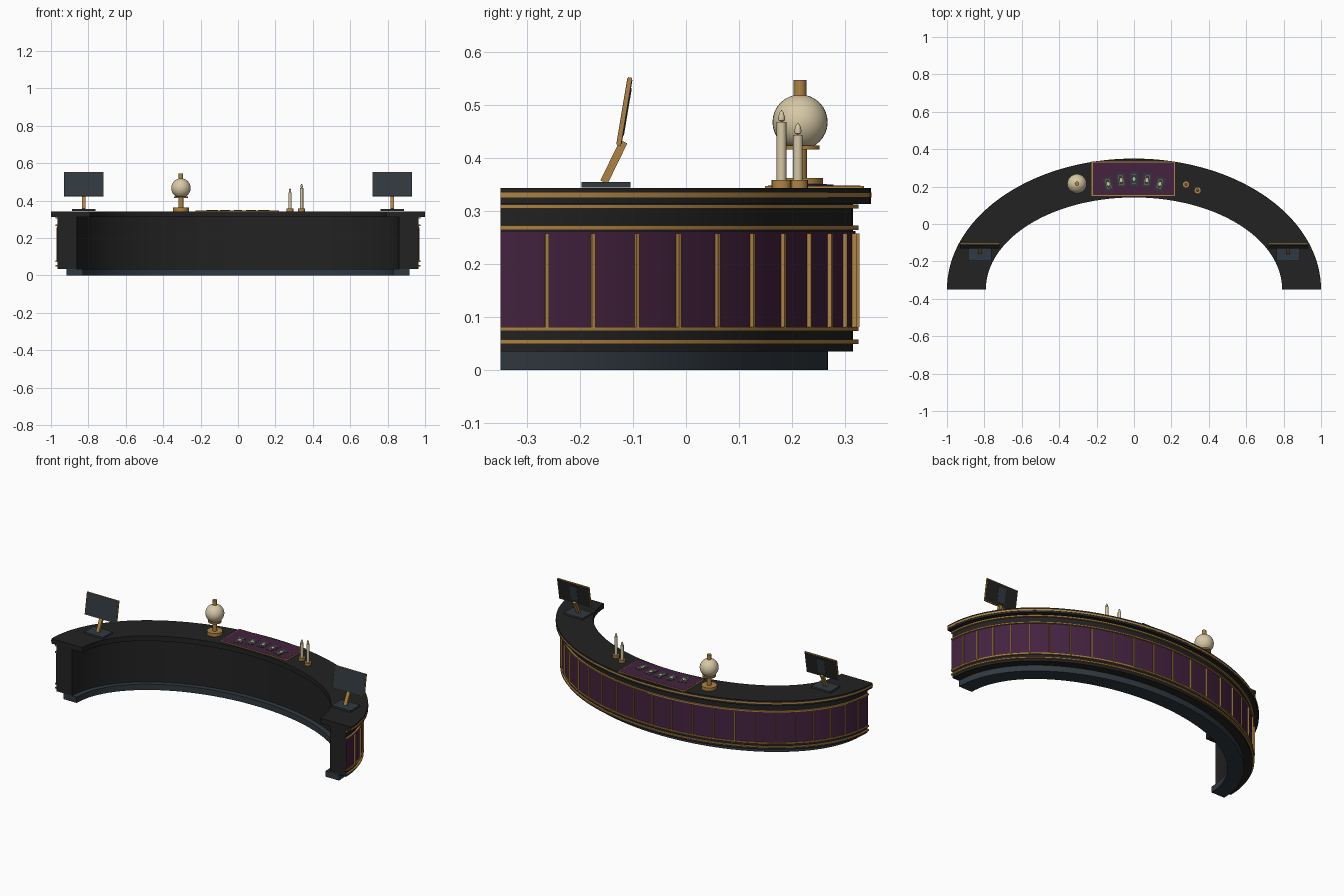
import bpy, bmesh, math
from mathutils import Matrix, Vector

cube = bpy.data.objects.get("Cube")
if cube:
    bpy.data.objects.remove(cube, do_unlink=True)


def material(name, rgb):
    m = bpy.data.materials.new(name)
    m.use_nodes = True
    m.diffuse_color = (*rgb, 1)
    m.node_tree.nodes["Principled BSDF"].inputs["Base Color"].default_value = (*rgb, 1)
    return m


BLACK = material("black lacquer", (0.016, 0.016, 0.016))
PLUM = material("plum panel", (0.058, 0.016, 0.05))
GOLD = material("antique gold", (0.43, 0.23, 0.055))
CREAM = material("cream", (0.68, 0.58, 0.38))
SLATE = material("slate", (0.03, 0.04, 0.05))

RX, RY, Y0 = 1.0, 0.70, -0.35   # outer half ellipse of the desk
TOP = 0.343                     # counter surface


def finish(name, bm, mat):
    bmesh.ops.recalc_face_normals(bm, faces=bm.faces)
    me = bpy.data.meshes.new(name)
    bm.to_mesh(me)
    bm.free()
    me.materials.append(mat)
    me.shade_smooth()
    me.set_sharp_from_angle(angle=math.radians(35))
    ob = bpy.data.objects.new(name, me)
    bpy.context.collection.objects.link(ob)
    return ob


def arc_point(t, inset, z):
    return Vector(((RX - inset) * math.cos(t), Y0 + (RY - inset) * math.sin(t), z))


def band(name, z0, z1, outer, inner, mat, steps=96):
    """Curved bar between two insets from the desk's outer edge."""
    bm = bmesh.new()
    rings = []
    for i in range(steps + 1):
        t = math.pi * i / steps
        rings.append([bm.verts.new(arc_point(t, o, z))
                      for o, z in ((outer, z0), (outer, z1), (inner, z1), (inner, z0))])
    for a, b in zip(rings, rings[1:]):
        for k in range(4):
            n = (k + 1) % 4
            bm.faces.new((a[k], a[n], b[n], b[k]))
    bm.faces.new(rings[0])
    bm.faces.new(rings[-1])
    return finish(name, bm, mat)


def box(name, size, loc, mat, tilt=0, turn=0):
    bm = bmesh.new()
    bmesh.ops.create_cube(bm, size=1, matrix=Matrix.Diagonal((*size, 1)))
    ob = finish(name, bm, mat)
    ob.location = loc
    ob.rotation_euler = (math.radians(tilt), 0, turn)
    return ob


def lathe(name, profile, x, y, mat, sides=24):
    """Turned part from (radius, height) pairs, bottom to top."""
    bm = bmesh.new()
    verts = [bm.verts.new((r, 0, z)) for r, z in profile]
    edges = [bm.edges.new(p) for p in zip(verts, verts[1:])]
    bmesh.ops.spin(bm, geom=verts + edges, cent=(0, 0, 0), axis=(0, 0, 1),
                   angle=2 * math.pi, steps=sides)
    bmesh.ops.remove_doubles(bm, verts=bm.verts, dist=0.0001)
    ob = finish(name, bm, mat)
    ob.location = (x, y, 0)
    return ob


def disc(name, r, z0, z1, x, y, mat, sides=24):
    return lathe(name, ((0, z0), (r, z0), (r, z1), (0, z1)), x, y, mat, sides)


# Desk shell
band("plinth", 0, 0.035, 0.082, 0.17, SLATE)
band("body", 0.035, 0.314, 0.035, 0.14, BLACK)
band("counter", 0.313, TOP, 0.001, 0.208, BLACK)
band("plum_panel", 0.079, 0.262, 0.031, 0.036, PLUM)

# Gold rails round the outside
band("counter_rail", 0.325, 0.334, 0, 0.01, GOLD)
for label, z in (("top", 0.308), ("upper", 0.268), ("lower", 0.077), ("bottom", 0.053)):
    band(label + "_rail", z - 0.004, z + 0.004, 0.025, 0.037, GOLD)

# Upright slats dividing the panel
COUNT = 24
for i in range(1, COUNT):
    t = math.pi * i / COUNT
    turn = math.atan2(math.sin(t) / RY, math.cos(t) / RX)
    box(f"slat_{i}", (0.01, 0.007, 0.176), arc_point(t, 0.028, 0.169), GOLD, turn=turn)

# Two display screens
TILT = -9.5
back = Matrix.Rotation(math.radians(TILT), 3, 'X') @ Vector((0, 1, 0))
for side, x in (("left", 0.825), ("right", -0.825)):
    centre = Vector((x, -0.116, 0.487))
    box(side + "_screen_base", (0.126, 0.092, 0.01), (x, -0.151, 0.349), SLATE)
    box(side + "_screen_arm", (0.02, 0.015, 0.085), (x, -0.136, 0.392), GOLD, -26)
    box(side + "_screen_frame", (0.212, 0.008, 0.13), centre, GOLD, TILT)
    box(side + "_screen_glass", (0.208, 0.003, 0.126), centre - back * 0.0035, SLATE, TILT)
    box(side + "_screen_back", (0.204, 0.003, 0.122), centre + back * 0.0035, BLACK, TILT)
    box(side + "_screen_bracket", (0.05, 0.003, 0.09), centre + back * 0.005, SLATE, TILT)

# Mat with a gold border and a fan of cards
box("mat_border", (0.446, 0.186, 0.004), (-0.003, 0.242, TOP + 0.002), GOLD)
box("mat", (0.434, 0.174, 0.004), (-0.003, 0.242, TOP + 0.003), PLUM)
for i in range(-2, 3):
    x, y, turn = i * 0.069, 0.241 - 0.0065 * i * i, -0.14 * i
    box(f"card_{i + 3}", (0.044, 0.074, 0.002), (x, y, TOP + 0.0055), SLATE, turn=turn)
    box(f"card_stripe_{i + 3}", (0.024, 0.05, 0.001), (x, y, TOP + 0.0066), GOLD, turn=turn)
    box(f"card_inset_{i + 3}", (0.019, 0.045, 0.001), (x, y, TOP + 0.0071), SLATE, turn=turn)
    gem = disc(f"card_gem_{i + 3}", 0.007, TOP + 0.007, TOP + 0.008, x, y, CREAM, 12)
    gem.scale.y = 1.6
    gem.rotation_euler.z = turn

# Globe lamp
LX, LY, R = -0.305, 0.215, 0.052
disc("lamp_base", 0.043, TOP, 0.362, LX, LY, GOLD)
disc("lamp_stem", 0.013, 0.36, 0.42, LX, LY, GOLD)
disc("lamp_collar", 0.037, 0.415, 0.423, LX, LY, GOLD)
globe = [(R * math.sin(math.pi * k / 16), 0.467 - R * math.cos(math.pi * k / 16))
         for k in range(17)]
lathe("lamp_globe", globe, LX, LY, CREAM, 32)
disc("lamp_finial", 0.012, 0.512, 0.546, LX, LY, GOLD)

# Two candles
for label, x, y, top in (("short", 0.278, 0.211, 0.443), ("tall", 0.34, 0.18, 0.467)):
    disc(label + "_candle_holder", 0.019, TOP, 0.358, x, y, GOLD, 16)
    disc(label + "_candle", 0.009, 0.357, top, x, y, CREAM, 16)
    flame = ((0, top), (0.006, top + 0.003), (0.0065, top + 0.009),
             (0.004, top + 0.018), (0, top + 0.023))
    lathe(label + "_candle_flame", flame, x, y, CREAM, 12)
